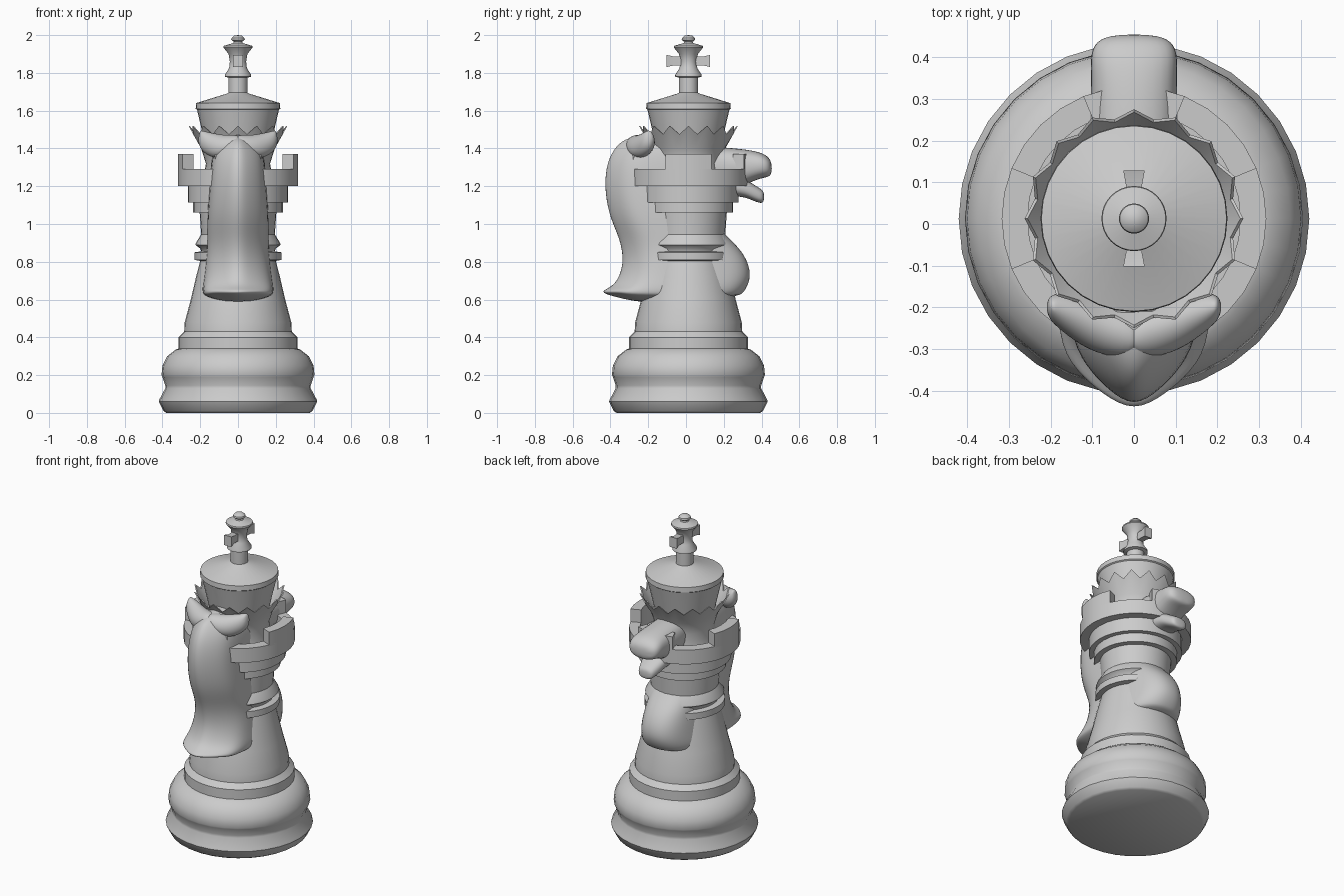
import bpy, bmesh
from math import sin, cos, pi, radians

if "Cube" in bpy.data.objects:
    bpy.data.objects.remove(bpy.data.objects["Cube"])

CY = 0.013   # turning axis of the piece
SEG = 32


def finish(name, bm, sub=0, angle=35):
    bmesh.ops.recalc_face_normals(bm, faces=bm.faces)
    me = bpy.data.meshes.new(name)
    bm.to_mesh(me)
    bm.free()
    ob = bpy.data.objects.new(name, me)
    bpy.context.collection.objects.link(ob)
    if sub:
        m = ob.modifiers.new("smooth", 'SUBSURF')
        m.levels = m.render_levels = sub
        me.polygons.foreach_set("use_smooth", [True] * len(me.polygons))
    else:
        bpy.ops.object.select_all(action='DESELECT')
        ob.select_set(True)
        bpy.context.view_layer.objects.active = ob
        bpy.ops.object.shade_smooth_by_angle(angle=radians(angle))
    return ob


def loft(name, rings, sub=0, tips=None):
    """Skin closed rings; tips are optional end points for fan caps."""
    bm = bmesh.new()
    rs = [[bm.verts.new(p) for p in r] for r in rings]
    n = len(rs[0])
    for a, b in zip(rs, rs[1:]):
        for i in range(n):
            j = (i + 1) % n
            bm.faces.new((a[i], a[j], b[j], b[i]))
    for k, end in enumerate((rs[0], rs[-1])):
        if tips:
            t = bm.verts.new(tips[k])
            for i in range(n):
                bm.faces.new((end[i], end[(i + 1) % n], t))
        else:
            bm.faces.new(end)
    return finish(name, bm, sub)


def lathe(name, profile, edit=None):
    """Turn an (r, z) profile; edit may change (r, z) per segment."""
    bm = bmesh.new()
    rows = []
    for k, (r, z) in enumerate(profile):
        if r == 0:
            rows.append([bm.verts.new((0, CY, z))] * SEG)
            continue
        row = []
        for i in range(SEG):
            rr, zz = edit(k, i, r, z) if edit else (r, z)
            a = 2 * pi * i / SEG
            row.append(bm.verts.new((rr * cos(a), CY + rr * sin(a), zz)))
        rows.append(row)
    for a, b in zip(rows, rows[1:]):
        for i in range(SEG):
            j = (i + 1) % SEG
            bm.faces.new(list(dict.fromkeys((a[i], a[j], b[j], b[i]))))
    return finish(name, bm)


# turned base, stem and stepped tower with a sunken floor
lathe("base_and_tower", [
    (0, 0), (.38, 0), (.395, .01), (.42, .06), (.417, .07), (.385, .13),
    (.385, .145), (.40, .19), (.405, .20), (.40, .25), (.375, .30), (.33, .335),
    (.315, .34), (.315, .40), (.285, .43), (.282, .48), (.25, .60), (.222, .72),
    (.20, .805), (.23, .81), (.23, .85), (.195, .855), (.20, .87), (.226, .89),
    (.223, .90), (.195, .945), (.203, 1.06), (.237, 1.06), (.237, 1.115),
    (.266, 1.115), (.266, 1.20), (.317, 1.20), (.317, 1.29), (.255, 1.29),
    (.255, 1.24), (0, 1.24)])

# four battlements
for q in range(4):
    rings = []
    for s in range(-2, 3):
        a = q * pi / 2 + s * pi / 16
        rings.append([(r * cos(a), CY + r * sin(a), z) for r, z in
                      ((.255, 1.28), (.317, 1.28), (.317, 1.37), (.255, 1.37))])
    loft("battlement", rings)

# flared crown with sixteen points
lathe("toothed_crown", [(0, 1.23), (.185, 1.23), (.17, 1.32), (.195, 1.40),
                        (.262, 1.52), (.255, 1.52), (.18, 1.40), (0, 1.40)],
      lambda k, i, r, z: (r - .02, z - .045) if k in (4, 5) and i % 2 else (r, z))

# domed head and finial
lathe("top_head", [
    (0, 1.33), (.155, 1.33), (.19, 1.49), (.217, 1.605), (.224, 1.61), (.222, 1.64),
    (.06, 1.69), (.05, 1.695), (.05, 1.775), (.07, 1.78), (.07, 1.79), (.047, 1.825),
    (.043, 1.86), (.05, 1.90), (.078, 1.935), (.076, 1.943), (.025, 1.958),
    (.022, 1.965), (.036, 1.975), (.034, 1.985), (.02, 1.997), (0, 2.0)])

# cross arms with slightly flared ends
loft("cross_arms", [[(x * h, CY + y, 1.863 + z * h) for x, z in
                     ((-.8, -1), (.8, -1), (.8, 1), (-.8, 1))]
                    for y, h in ((-.115, .032), (-.08, .024), (.08, .024), (.115, .032))])


# horse neck, mane and chest: (z, back y, front y, half width)
def neck_ring(z, yb, yf, w, lift=0):
    half = [(0, yb - .012), (.4 * w, yb + .03), (.75 * w, yb + .085), (w, yb + .16),
            (w, -.05), (w, .08), (.8 * w, yf * .75), (.4 * w, yf * .97)]
    pts = half + [(0, yf)] + [(-x, y) for x, y in half[:0:-1]]
    return [(x, y, z + (lift if y < -.3 else 0)) for x, y in pts]


neck = [(.615, -.43, .28, .175, .012), (.635, -.45, .305, .188, .01), (.67, -.39, .328, .188),
        (.72, -.355, .345, .18), (.79, -.335, .335, .172), (.87, -.34, .29, .163),
        (.95, -.365, .20, .163), (1.05, -.41, .12, .163), (1.2, -.435, .11, .152),
        (1.33, -.42, .11, .143), (1.41, -.375, .11, .125), (1.46, -.315, .08, .085)]
loft("horse_neck", [neck_ring(*r) for r in neck], 2, [(0, -.2, .57), (0, -.12, 1.485)])

# ears leaning outward
for s in (-1, 1):
    rings = []
    for x, y, z, ry, rz in ((.0, -.27, 1.42, .06, .06), (.09, -.25, 1.405, .07, .07),
                            (.155, -.215, 1.425, .06, .062), (.20, -.20, 1.455, .035, .042)):
        rings.append([(s * (x - .35 * rz * sin(a)), y + ry * cos(a), z + rz * sin(a))
                      for a in [i * pi / 4 for i in range(8)]])
    loft("ear", rings, 2, [(0, -.27, 1.42), (s * .205, -.195, 1.50)])


# muzzle and lower jaw: (y, bottom z, top z, half width)
def box_ring(y, z0, z1, w):
    m, h = (z0 + z1) / 2, (z1 - z0) / 2
    return [(x * w, y, m + z * h) for x, z in
            ((1.05, 0), (.9, .8), (0, 1.08), (-.9, .8), (-1.05, 0), (-.9, -.8), (0, -1.08), (.9, -.8))]


loft("muzzle", [box_ring(*r) for r in (
    (.05, 1.19, 1.42, .105), (.28, 1.19, 1.40, .105), (.35, 1.225, 1.39, .102),
    (.41, 1.245, 1.375, .105), (.447, 1.25, 1.345, .085))], 2,
    [(0, .05, 1.3), (0, .458, 1.295)])
loft("lower_jaw", [box_ring(*r) for r in (
    (.05, 1.13, 1.27, .09), (.28, 1.155, 1.26, .085), (.35, 1.125, 1.215, .068),
    (.39, 1.11, 1.19, .055), (.41, 1.112, 1.175, .045))], 2,
    [(0, .05, 1.2), (0, .415, 1.143)])
